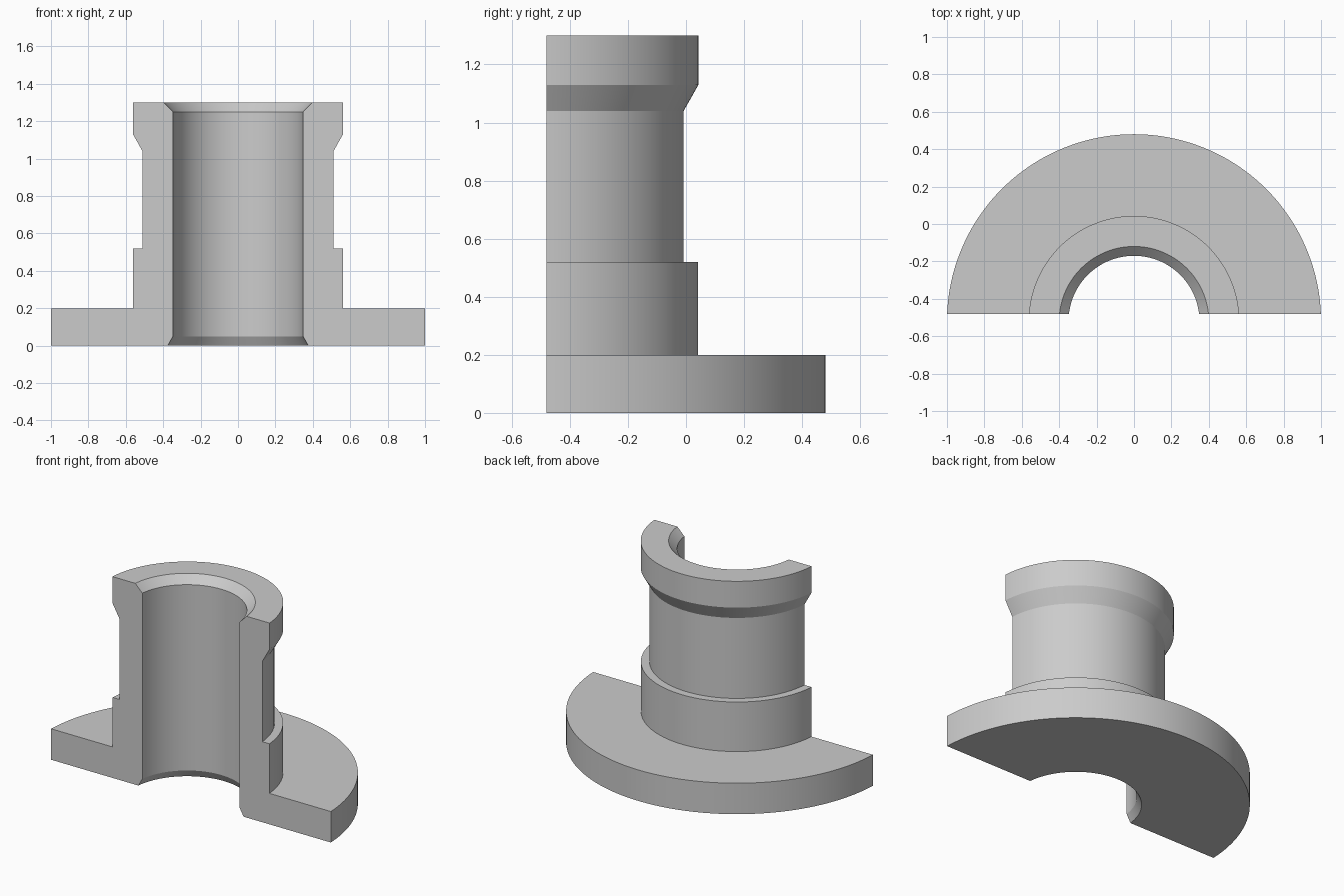
import bpy
import bmesh
from math import asin, cos, sin, pi

cube = bpy.data.objects.get("Cube")
if cube:
    bpy.data.objects.remove(cube)

AXIS_Y = -0.52    # axis of revolution
CUT_Y = -0.48     # flat section plane
SEGMENTS = 96

# Closed section of the bushing: (radius, height)
profile = [
    (0.378, 0), (1.0, 0), (1.0, 0.2),            # flange
    (0.562, 0.2), (0.562, 0.52),                 # collar
    (0.512, 0.52), (0.512, 1.04),                # neck
    (0.563, 1.13), (0.563, 1.3),                 # flared rim
    (0.4, 1.3), (0.35, 1.25), (0.35, 0.05),      # chamfered bore
]

# Sweep the section, each ring starting and ending on the section plane
bm = bmesh.new()
rings = []
for radius, height in profile:
    start = asin((CUT_Y - AXIS_Y) / radius)
    angles = [start + (pi - 2 * start) * i / SEGMENTS for i in range(SEGMENTS + 1)]
    rings.append([bm.verts.new((radius * cos(a), AXIS_Y + radius * sin(a), height))
                  for a in angles])

for ring, following in zip(rings, rings[1:] + rings[:1]):
    for i in range(SEGMENTS):
        bm.faces.new((ring[i], ring[i + 1], following[i + 1], following[i]))

# Flat section faces at both ends
for end in (0, SEGMENTS):
    bm.faces.new([ring[end] for ring in rings])
bmesh.ops.recalc_face_normals(bm, faces=bm.faces)

mesh = bpy.data.meshes.new("flanged_bushing_half")
bm.to_mesh(mesh)
bm.free()
bushing = bpy.data.objects.new("flanged_bushing_half", mesh)
bpy.context.collection.objects.link(bushing)

# Plain grey
grey = bpy.data.materials.new("grey")
grey.use_nodes = True
colour = (0.6, 0.6, 0.6, 1)
grey.diffuse_color = colour
grey.node_tree.nodes["Principled BSDF"].inputs["Base Color"].default_value = colour
mesh.materials.append(grey)

bpy.ops.object.select_all(action='DESELECT')
bushing.select_set(True)
bpy.context.view_layer.objects.active = bushing
bpy.ops.object.shade_smooth_by_angle(angle=pi / 9)
